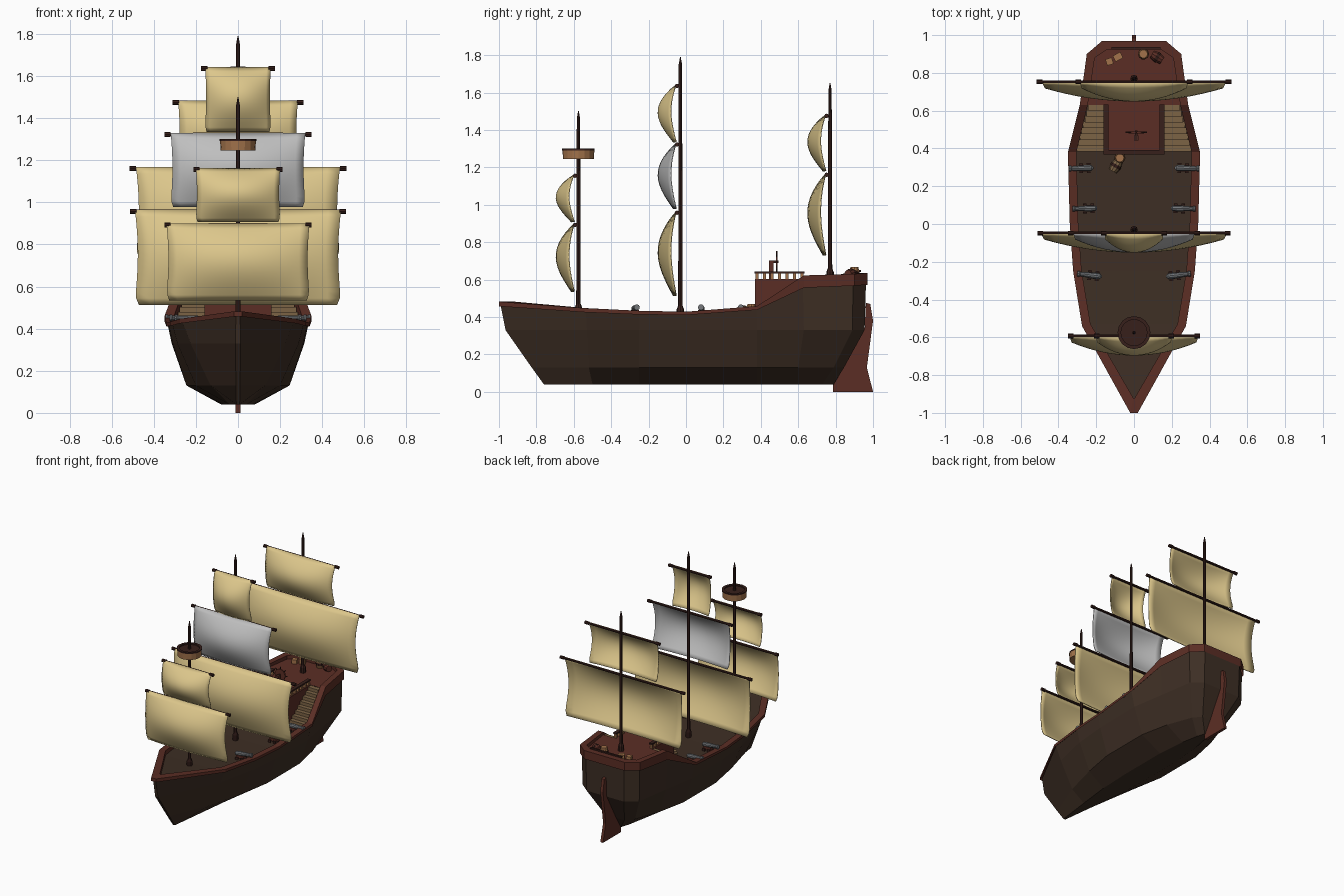
import bpy, bmesh, math
from mathutils import Vector

if "Cube" in bpy.data.objects:
    bpy.data.objects.remove(bpy.data.objects["Cube"])


def material(name, rgb):
    m = bpy.data.materials.new(name)
    m.diffuse_color = (*rgb, 1)
    m.use_nodes = True
    m.node_tree.nodes["Principled BSDF"].inputs["Base Color"].default_value = m.diffuse_color
    return m


HULL = material("dark hull brown", (.048, .028, .018))
RED = material("red brown wood", (.105, .027, .018))
MAST = material("dark mast wood", (.038, .014, .011))
SAIL = material("cream canvas", (.72, .57, .26))
GREY = material("grey canvas", (.52, .52, .52))
TAN = material("tan wood", (.36, .17, .07))
STEP = material("step wood", (.20, .125, .06))
IRON = material("grey iron", (.17, .18, .19))


def mesh(name, verts, faces, mat, smooth=False):
    me = bpy.data.meshes.new(name)
    me.from_pydata([tuple(v) for v in verts], [], faces)
    bm = bmesh.new()
    bm.from_mesh(me)
    bmesh.ops.recalc_face_normals(bm, faces=bm.faces)
    bm.to_mesh(me)
    bm.free()
    me.materials.append(mat)
    for p in me.polygons:
        p.use_smooth = smooth
    ob = bpy.data.objects.new(name, me)
    bpy.context.collection.objects.link(ob)
    return ob


def box(name, c, size, mat, turn=0):
    x, y, z = (s / 2 for s in size)
    v = [(a, b, d) for a in (-x, x) for b in (-y, y) for d in (-z, z)]
    f = [(0, 1, 3, 2), (4, 6, 7, 5), (0, 4, 5, 1), (2, 3, 7, 6), (0, 2, 6, 4), (1, 5, 7, 3)]
    ob = mesh(name, v, f, mat)
    ob.location, ob.rotation_euler = c, (0, 0, turn)
    return ob


def lathe(name, origin, axis, profile, mat, n=8):
    """Turned part: profile of (radius, distance along axis)."""
    q = Vector((0, 0, 1)).rotation_difference(Vector(axis))
    v = [Vector(origin) + q @ Vector((r * math.cos(2 * math.pi * k / n), r * math.sin(2 * math.pi * k / n), h))
         for r, h in profile for k in range(n)]
    f = [(i * n + k, i * n + (k + 1) % n, (i + 1) * n + (k + 1) % n, (i + 1) * n + k)
         for i in range(len(profile) - 1) for k in range(n)]
    f += [tuple(range(n)), tuple(range(len(v) - n, len(v)))]
    return mesh(name, v, f, mat)


def loft(name, rows, mat, ends=False):
    """Skin rows of points on the +x side, then mirror to -x."""
    n = len(rows[0])
    verts, faces = [], []
    for s in (1, -1):
        o = len(verts)
        verts += [(s * x, y, z) for r in rows for x, y, z in r]
        faces += [(o + i * n + j, o + i * n + j + 1, o + (i + 1) * n + j + 1, o + (i + 1) * n + j)
                  for i in range(len(rows) - 1) for j in range(n - 1)]
    if ends:   # close across the centre line at bow, stern and bottom
        o = n * len(rows)
        for i in range(len(rows) - 1):
            for j in (0, n - 1):
                a, b = i * n + j, (i + 1) * n + j
                faces.append((a, b, o + b, o + a))
        faces += [(j, j + 1, o + j + 1, o + j) for j in range(n - 1)]
    return mesh(name, verts, faces, mat)


# hull: waterlines from keel to rail, each with (half width, y) per station
rail_x = [.02, .275, .322, .34, .35, .287, .25, .168]
rail_y = [-1, -.54, -.25, 0, .38, .63, .9, .97]
rail_top = [.482, .447, .433, .428, .458, .622, .63, .635]
rail_low = [.457, .425, .413, .41, .438, .556, .567, .572]
low = [(.008, -.76), (.04, -.5), (.07, -.25), (.08, 0), (.08, .38), (.06, .6), (.035, .73), (.015, .79)]
bilge = [(.01, -.825), (.13, -.52), (.2, -.25), (.245, 0), (.245, .38), (.2, .6), (.13, .79), (.08, .845)]
side = [(.012, -.965), (.225, -.53), (.288, -.25), (.31, 0), (.315, .38), (.275, .63), (.235, .89), (.155, .955)]
rows = [[(x, y, z) for x, y in line] for line, z in ((low, .04), (bilge, .13), (side, .33))]
rows.append([(x - .01, y * .992, z + .01) for x, y, z in zip(rail_x, rail_y, rail_low)])
loft("hull", rows, HULL, True)

# rail with inner bulwark
inner_x = [.004, .23, .277, .295, .305, .245, .208, .14]
inner_y = [-.92, -.53, -.25, 0, .38, .63, .88, .925]
deck_z = [.445, .415, .405, .4, .405, .405, .58, .58]
outer_low = list(zip(rail_x, rail_y, rail_low))
outer_top = list(zip(rail_x, rail_y, rail_top))
in_top = list(zip(inner_x, inner_y, rail_top))
in_low = list(zip(inner_x, inner_y, deck_z))
loft("rail", [outer_low, outer_top, in_top, in_low], RED, False)
for name, i in (("bow_rail_cap", 0), ("stern_rail", 7)):
    pts = [outer_low[i], outer_top[i], in_top[i], in_low[i]]
    v = pts + [(-x, y, z) for x, y, z in pts]
    mesh(name, v, [(k, k + 1, k + 5, k + 4) for k in range(3)], RED)

# decks
loft("main_deck", [in_low[:6], [(0, y, z) for _, y, z in in_low[:6]]], HULL)
poop = [(x + .01, y, .602) for x, y in zip(inner_x[5:], inner_y[5:])]
loft("poop_deck", [poop, [(0, y, z) for _, y, z in poop]], RED)
box("cabin_block", (0, .505, .5), (.32, .27, .204), RED)

# stairs on both sides of the cabin
for s in (1, -1):
    for i in range(8):
        y, z = .385 + i * .031, .43 + i * .0235
        w = .142 - .058 * (i / 7)
        box("stair_step", (s * (.16 + w / 2), y + .0155, z - .01), (w, .034, .026), STEP)
    mesh("stair_stringer", [(s * (.16 + d), y, z) for d in (0, .08) for y, z in ((.385, .405), (.64, .405), (.64, .59))],
         [(0, 1, 2), (3, 4, 5), (0, 2, 5, 3), (1, 2, 5, 4)], RED)
    # balustrade
    for i in range(7):
        box("baluster", (s * .148, .38 + i * .04, .616), (.016, .016, .04), TAN)
    box("side_handrail", (s * .148, .5, .638), (.026, .265, .01), MAST)
for i in range(6):
    box("front_baluster", (-.12 + i * .048, .38, .616), (.016, .016, .04), TAN)
box("front_handrail", (0, .38, .638), (.32, .026, .01), MAST)

# rudder and stem
prof = [(.785, 0), (1, 0), (.967, .13), (1, .38), (.985, .47), (.962, .475), (.955, .33), (.83, .11), (.785, .045)]
n = len(prof)
mesh("rudder", [(x, y, z) for x in (-.011, .011) for y, z in prof],
     [tuple(range(n)), tuple(range(n, 2 * n))] + [(k, (k + 1) % n, n + (k + 1) % n, n + k) for k in range(n)], RED)

# masts: y, foot, top, then (yard height, yard half length, sail half width, sail bottom, canvas)
masts = {
    "fore": (-.575, .41, 1.5, [(.892, .35, .34, .535, SAIL), (1.155, .212, .2, .908, SAIL)]),
    "main": (-.03, .40, 1.79, [(.957, .512, .49, .513, SAIL), (1.322, .35, .32, .978, GREY),
                               (1.635, .175, .155, 1.335, SAIL)]),
    "mizzen": (.77, .6, 1.65, [(1.16, .515, .485, .73, SAIL), (1.475, .31, .285, 1.18, SAIL)]),
}


def sail(name, y0, top, hw, bottom, mat, nu=16, nt=14):
    v = []
    for i in range(nt + 1):
        t = i / nt
        s = math.sin(math.pi * t ** .9)
        w = hw * (1 - .03 * s - (.04 if i == nt else .008 if i == nt - 1 else 0))
        for j in range(nu + 1):
            u = 2 * j / nu - 1
            belly = 1 - u * u
            v.append((w * u, y0 - s * (.028 + .062 * belly) - .015 * t * belly, top + (bottom - top) * t))
    k = nu + 1
    f = [(i * k + j, i * k + j + 1, (i + 1) * k + j + 1, (i + 1) * k + j) for i in range(nt) for j in range(nu)]
    ob = mesh(name, v, f, mat, True)
    mod = ob.modifiers.new("thickness", "SOLIDIFY")
    mod.thickness, mod.offset = .005, 0


for name, (y, foot, top, yards) in masts.items():
    h = top - foot
    lathe(name + "_mast", (0, y, foot), (0, 0, 1),
          [(.02, 0), (.02, .04), (.012, .06), (.009, h - .06), (.009, h - .04), (.002, h)], MAST)
    for k, (z, half, hw, bottom, mat) in enumerate(yards):
        yy = y - .018
        lathe(f"{name}_yard_{k}", (-half, yy, z), (1, 0, 0),
              [(.012, 0), (.012, .03), (.008, .03), (.009, half), (.008, 2 * half - .03), (.012, 2 * half - .03),
               (.012, 2 * half)], MAST)
        sail(f"{name}_sail_{k}", yy - .004, z + .006, hw, bottom, mat)

# crow's nest
nest = (0, -.575, 1.245)
lathe("lookout_tub", nest, (0, 0, 1), [(.083, 0), (.085, .048), (.07, .048), (.068, .014)], TAN, 16)
lathe("lookout_floor", nest, (0, 0, 1), [(.067, .013), (.067, .018)], RED, 16)
lathe("lookout_rim", nest, (0, 0, 1), [(.087, .046), (.087, .055), (.069, .055), (.069, .046)], MAST, 16)

# cannons
for s in (1, -1):
    for x, y, turn in ((.285, .295, .03), (.265, .082, .03), (.24, -.27, -.12)):
        d = Vector((s * math.cos(turn), -math.sin(turn), .06)).normalized()
        a = math.atan2(d.y, d.x)
        c = Vector((x, y, .448))
        c.x *= s
        lathe("cannon_barrel", c - d * .06, d,
              [(.005, -.01), (.016, 0), (.017, .03), (.013, .09), (.012, .105), (.016, .11), (.016, .12)], IRON, 10)
        base = c - d * .025
        box("cannon_carriage", (base.x, base.y, .426), (.06, .034, .022), RED, a)
        for e in (-.02, .02):
            for g in (-.022, .022):
                w = base + Vector((math.cos(a) * e - math.sin(a) * g, math.sin(a) * e + math.cos(a) * g, 0))
                box("carriage_wheel", (w.x, w.y, .415), (.02, .008, .02), MAST, a)

# steering wheel on its stand
box("wheel_stand", (.012, .455, .65), (.025, .025, .1), RED)
box("wheel_axle", (.012, .47, .695), (.012, .05, .012), MAST)
hub = Vector((.012, .485, .695))
lathe("wheel_rim", hub - Vector((0, .005, 0)), (0, 1, 0),
      [(.042, 0), (.042, .01), (.034, .01), (.034, 0), (.042, 0)], RED, 16).data.materials[0] = RED
for k in range(4):
    d = Vector((math.cos(k * math.pi / 4), 0, math.sin(k * math.pi / 4)))
    lathe("wheel_spoke", hub - d * .058, d, [(.004, 0), (.004, .116)], MAST, 6)


# barrels, crates and stern bench
def barrel(p, axis, mat=TAN):
    lathe("barrel", p, axis, [(.022, 0), (.028, .025), (.028, .04), (.022, .065)], mat, 10)
    lathe("barrel_hoop", p, axis, [(.0285, .024), (.0295, .028), (.0295, .037), (.0285, .041)], MAST, 10)


barrel((.05, .9, .602), (0, 0, 1))
barrel((.095, .9, .63), (.8, -.5, 0), RED)
barrel((-.075, .35, .405), (0, 0, 1))
barrel((-.08, .335, .432), (-.5, -.85, 0), STEP)
box("crate", (-.085, .885, .622), (.045, .035, .04), TAN, .5)
box("crate_small", (-.13, .86, .617), (.035, .035, .03), TAN, .3)
box("stern_bench", (.01, .93, .645), (.26, .012, .01), MAST)
